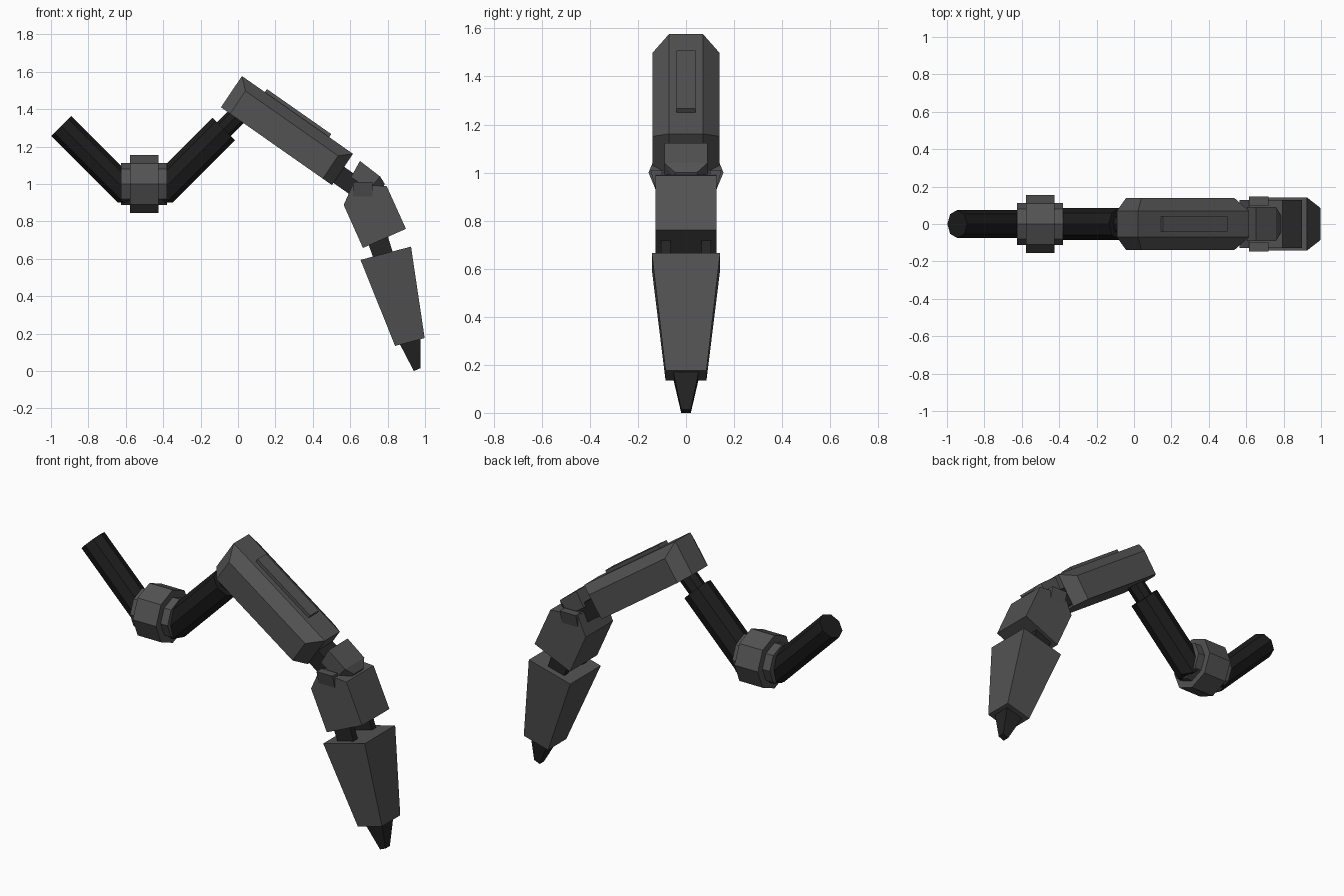
import bpy, bmesh, math
from mathutils import Vector

if "Cube" in bpy.data.objects:
    bpy.data.objects.remove(bpy.data.objects["Cube"])


def mat(name, v):
    m = bpy.data.materials.new(name)
    m.diffuse_color = (v, v, v, 1)
    m.use_nodes = True
    m.node_tree.nodes["Principled BSDF"].inputs["Base Color"].default_value = m.diffuse_color
    return m


GREY = mat("armour grey", 0.085)
BLACK = mat("rod black", 0.012)
DARK = mat("joint dark grey", 0.018)


def finish(bm, name, material):
    bmesh.ops.recalc_face_normals(bm, faces=bm.faces[:])
    me = bpy.data.meshes.new(name)
    bm.to_mesh(me)
    bm.free()
    me.materials.append(material)
    ob = bpy.data.objects.new(name, me)
    bpy.context.collection.objects.link(ob)
    return ob


def hull(name, pts, material, mirror=True):
    """Convex solid from (x, y, z) points, mirrored across y = 0."""
    bm = bmesh.new()
    for x, y, z in pts:
        bm.verts.new((x, y, z))
        if mirror:
            bm.verts.new((x, -y, z))
    bmesh.ops.convex_hull(bm, input=bm.verts[:])
    bmesh.ops.dissolve_limit(bm, angle_limit=0.02, verts=bm.verts[:], edges=bm.edges[:])
    return finish(bm, name, material)


def rod(name, a, b, r, material, floor=None):
    """Eight-sided rod between two (x, z) points, optionally cut flat below."""
    a, b = Vector((a[0], 0, a[1])), Vector((b[0], 0, b[1]))
    bm = bmesh.new()
    bmesh.ops.create_cone(bm, cap_ends=True, segments=8, radius1=r, radius2=r, depth=(b - a).length)
    bm.transform((b - a).to_track_quat('Z', 'Y').to_matrix().to_4x4())
    bmesh.ops.translate(bm, vec=(a + b) / 2, verts=bm.verts[:])
    if floor is not None:
        bmesh.ops.bisect_plane(bm, geom=bm.verts[:] + bm.edges[:] + bm.faces[:],
                               plane_co=(0, 0, floor), plane_no=(0, 0, 1), clear_inner=True)
        bmesh.ops.holes_fill(bm, edges=[e for e in bm.edges if e.is_boundary])
    return finish(bm, name, material)


# Shoulder rods and the hub that joins them
rod("outer_rod", (-0.945, 1.31), (-0.565, 0.93), 0.075, BLACK, 0.9)
rod("inner_rod", (-0.43, 0.939), (-0.075, 1.294), 0.085, BLACK, 0.9)
rod("piston", (-0.12, 1.249), (0.03, 1.399), 0.052, BLACK)
rod("hub_body", (-0.625, 1.0), (-0.38, 1.0), 0.113, GREY)
rod("hub_ring", (-0.577, 1.0), (-0.425, 1.0), 0.156, GREY)

# Upper arm frame: u runs along the arm, h goes down through it
ANGLE = math.radians(35)
C, S = math.cos(ANGLE), math.sin(ANGLE)


def arm(u, y, h):
    return (0.021 + u * C - h * S * 0.96, y, 1.577 - u * S - h * C)


L, T = 0.725, 0.204
pts = []
for end, side in ((0, 0.06), (L, L - 0.06)):
    pts += [arm(end, 0.07, 0), arm(end, 0.07, T), arm(side, 0.14, 0.055), arm(side, 0.14, T)]
hull("upper_arm", pts, GREY)

# Raised panel on the arm and the neck at its end
hull("arm_panel", [arm(u, 0.04, h) for u in (0.15, 0.57) for h in (-0.02, 0.02)], GREY)
hull("wrist_neck", [arm(u, 0.07, h) for u in (0.65, 0.87) for h in (0.085, 0.19)], DARK)

# Knuckle cap over the neck
hull("knuckle", [(0.652, 0.09, 1.123), (0.604, 0.09, 1.037), (0.76, 0.09, 1.04),
                 (0.70, 0.09, 0.97), (0.785, 0.045, 1.0), (0.77, 0.045, 0.97)], GREY)

# Middle segment with small side ears
hull("middle_segment", [(x, 0.127, z) for x, z in
     ((0.615, 1.0), (0.795, 0.988), (0.898, 0.76), (0.668, 0.658), (0.565, 0.888))], GREY)
for s in (1, -1):
    hull("ear", [(x, s * y, z) for x in (0.615, 0.72)
                 for y, z in ((0.10, 1.01), (0.148, 1.01), (0.126, 0.93), (0.10, 0.93))], GREY, False)

# Twin links between middle and lower segments
for s in (1, -1):
    hull("link", [(x, s * y, z) for y in (0.065, 0.105) for x, z in
                  ((0.69, 0.70), (0.795, 0.74), (0.835, 0.61), (0.73, 0.585))], DARK, False)

# Lower segment and pointed tip
hull("lower_segment", [(0.655, 0.142, 0.594), (0.925, 0.142, 0.665),
                       (0.998, 0.085, 0.176), (0.84, 0.085, 0.134)], GREY)
hull("tip", [(0.862, 0.055, 0.15), (0.975, 0.055, 0.18), (0.976, 0.02, 0.015), (0.94, 0.02, 0.0)], DARK)
